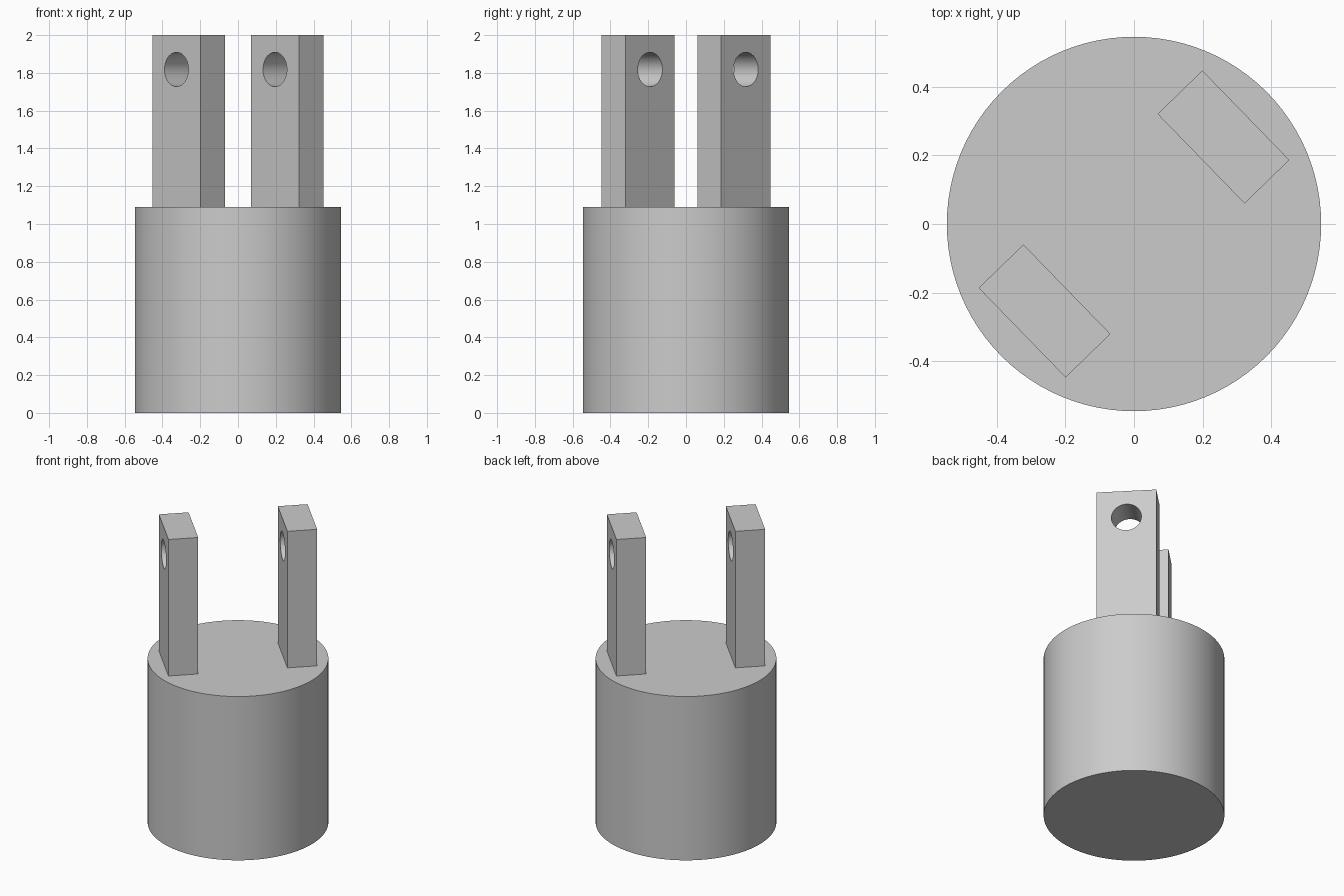
import bpy
import math
from mathutils import Matrix

cube = bpy.data.objects.get("Cube")
if cube:
    bpy.data.objects.remove(cube, do_unlink=True)

UNIT = 2 / 11                # every size is a multiple of this
BASE_R = 3 * UNIT
BASE_H = 6 * UNIT
TURN = Matrix.Rotation(math.radians(44.2), 4, "Z")

grey = bpy.data.materials.new("plain grey")
grey.use_nodes = True
colour = (0.6, 0.6, 0.6, 1)
grey.diffuse_color = colour
grey.node_tree.nodes["Principled BSDF"].inputs["Base Color"].default_value = colour


def finish(name):
    obj = bpy.context.object
    obj.name = name
    obj.data.materials.append(grey)
    return obj


# Round base
bpy.ops.mesh.primitive_cylinder_add(vertices=96, radius=BASE_R, depth=BASE_H,
                                    location=(0, 0, BASE_H / 2))
finish("base")
bpy.ops.object.shade_smooth_by_angle(angle=math.radians(30))

# Pin hole cutter, running through both lugs
bpy.ops.mesh.primitive_cylinder_add(vertices=48, radius=UNIT / 2, depth=2 * BASE_R)
cutter = finish("pin_hole_cutter")
cutter.matrix_world = (TURN @ Matrix.Translation((0, 0, 2 - UNIT))
                       @ Matrix.Rotation(math.pi / 2, 4, "Y"))
cutter.hide_render = True
cutter.hide_set(True)

# Pair of drilled lugs facing each other across the base
for name, side in (("left_lug", 1), ("right_lug", -1)):
    bpy.ops.mesh.primitive_cube_add(size=1)
    lug = finish(name)
    lug.data.transform(Matrix.Diagonal((UNIT, 2 * UNIT, 2 - BASE_H, 1)))
    lug.matrix_world = TURN @ Matrix.Translation((side * 2 * UNIT, 0, 1 + BASE_H / 2))
    hole = lug.modifiers.new("pin hole", "BOOLEAN")
    hole.operation = "DIFFERENCE"
    hole.solver = "EXACT"
    hole.object = cutter
    bpy.ops.object.modifier_apply(modifier=hole.name)
    bpy.ops.object.shade_smooth_by_angle(angle=math.radians(30))

bpy.data.objects.remove(cutter, do_unlink=True)
